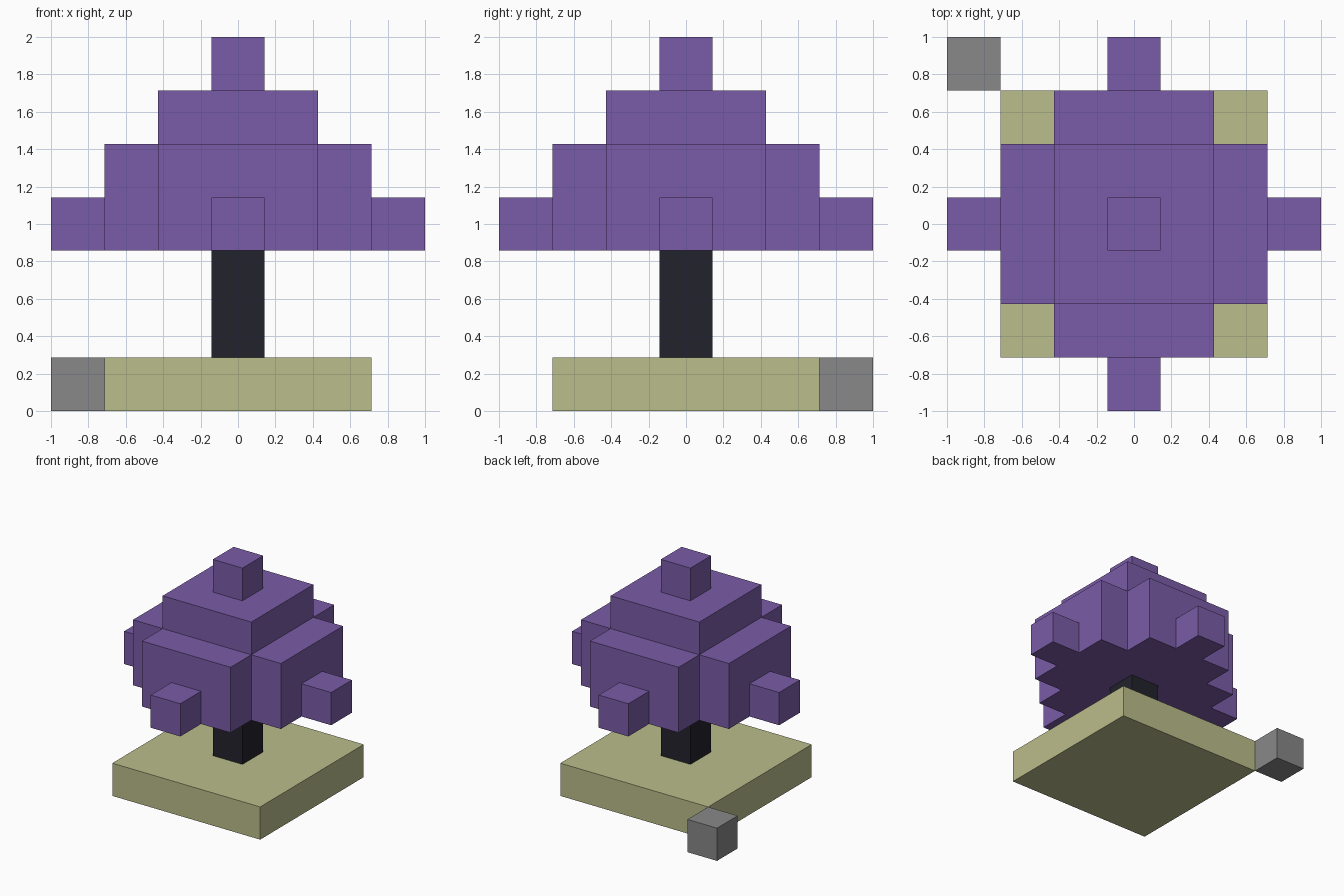
import bpy
import bmesh
from mathutils import Matrix, Vector

default = bpy.data.objects.get("Cube")
if default:
    bpy.data.objects.remove(default, do_unlink=True)

U = 1 / 7  # half the edge of one block


def material(name, rgb):
    mat = bpy.data.materials.new(name)
    mat.use_nodes = True
    mat.diffuse_color = (*rgb, 1)
    mat.node_tree.nodes["Principled BSDF"].inputs["Base Color"].default_value = (*rgb, 1)
    return mat


def box(name, low, high, mat, turn=0):
    """Box between two corners in block halves, turned in quarters about z."""
    low, high = Vector(low) * U, Vector(high) * U
    bm = bmesh.new()
    bmesh.ops.create_cube(bm, size=1)
    bmesh.ops.scale(bm, vec=high - low, verts=bm.verts)
    bmesh.ops.translate(bm, vec=(low + high) / 2, verts=bm.verts)
    bmesh.ops.rotate(bm, matrix=Matrix.Rotation(turn * 1.5707963, 3, "Z"), verts=bm.verts)
    mesh = bpy.data.meshes.new(name)
    bm.to_mesh(mesh)
    bm.free()
    mesh.materials.append(mat)
    obj = bpy.data.objects.new(name, mesh)
    bpy.context.collection.objects.link(obj)


purple = material("purple leaves", (0.195, 0.107, 0.392))
sand = material("pale olive ground", (0.497, 0.509, 0.258))
bark = material("dark bark", (0.016, 0.016, 0.025))
grey = material("grey stone", (0.246, 0.246, 0.246))

# Ground slab, corner stone and trunk
box("ground_slab", (-5, -5, 0), (5, 5, 2), sand)
box("corner_stone", (-7, 5, 0), (-5, 7, 2), grey)
box("trunk", (-1, -1, 2), (1, 1, 6), bark)

# Stepped crown: core, top block, and a shoulder and tip on each side
box("crown_core", (-3, -3, 6), (3, 3, 12), purple)
box("crown_top", (-1, -1, 12), (1, 1, 14), purple)
for turn, side in enumerate(("left", "back", "right", "front")):
    box(f"crown_shoulder_{side}", (3, -3, 6), (5, 3, 10), purple, turn)
    box(f"crown_tip_{side}", (5, -1, 6), (7, 1, 8), purple, turn)
